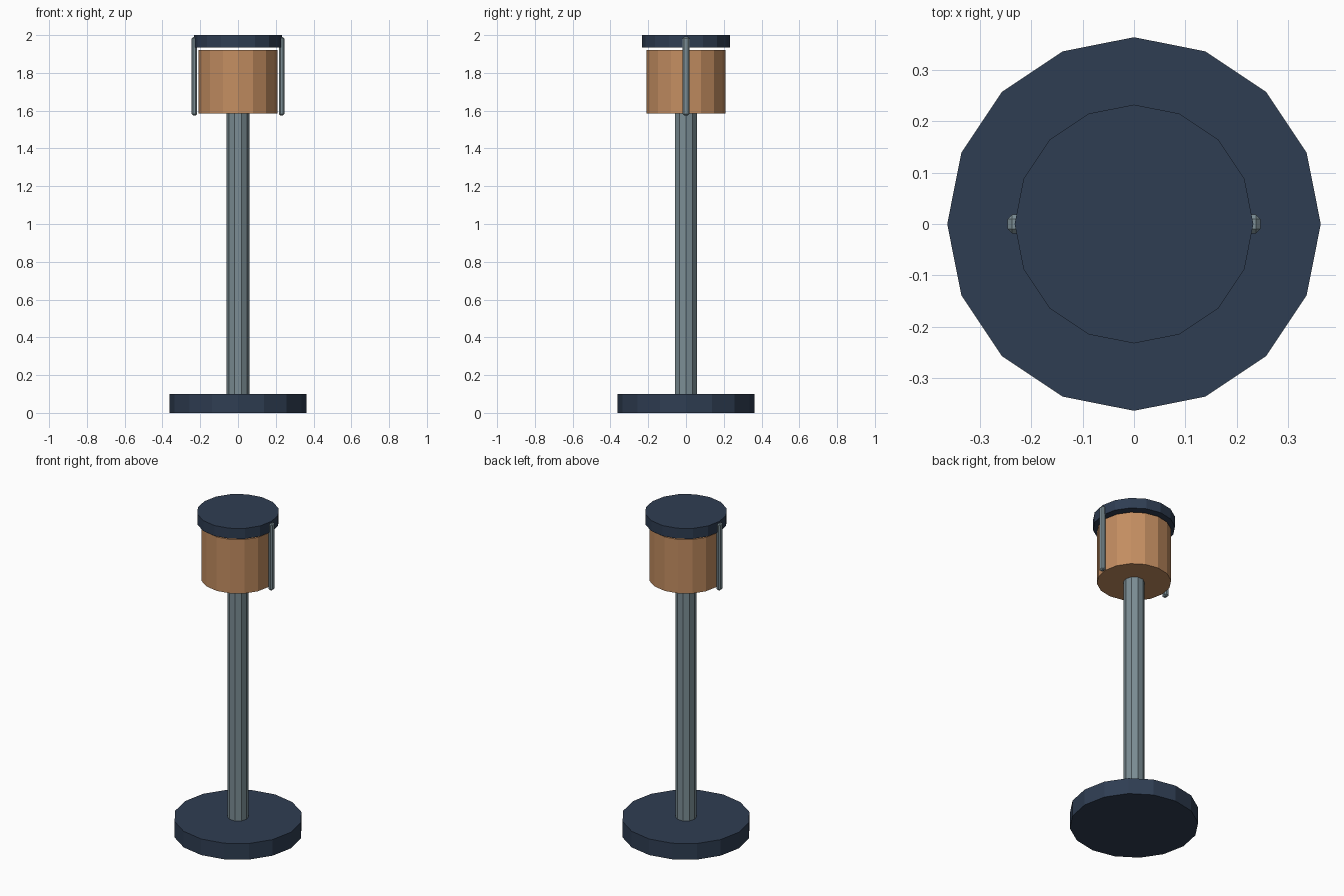
import bpy, bmesh, math
from mathutils import Matrix

if "Cube" in bpy.data.objects:
    bpy.data.objects.remove(bpy.data.objects["Cube"])


def material(name, color):
    m = bpy.data.materials.new(name)
    m.diffuse_color = (*color, 1)
    m.use_nodes = True
    m.node_tree.nodes["Principled BSDF"].inputs["Base Color"].default_value = m.diffuse_color
    return m


NAVY = material("navy", (0.028, 0.047, 0.085))
STEEL = material("steel", (0.20, 0.27, 0.30))
COPPER = material("copper", (0.55, 0.27, 0.12))


def add_object(name, bm, mat):
    mesh = bpy.data.meshes.new(name)
    bm.to_mesh(mesh)
    bm.free()
    mesh.materials.append(mat)
    obj = bpy.data.objects.new(name, mesh)
    bpy.context.collection.objects.link(obj)
    return obj


def cylinder(name, radius, z0, z1, sides, mat):
    bm = bmesh.new()
    spot = Matrix.Translation((0, 0, (z0 + z1) / 2)) @ Matrix.Rotation(math.pi / 2, 4, 'Z')
    bmesh.ops.create_cone(bm, cap_ends=True, segments=sides, radius1=radius,
                          radius2=radius, depth=z1 - z0, matrix=spot)
    return add_object(name, bm, mat)


# Stacked round parts
cylinder("base", 0.363, 0.0, 0.10, 16, NAVY)
cylinder("pole", 0.06, 0.10, 1.585, 10, STEEL)
cylinder("drum", 0.21, 1.585, 1.92, 16, COPPER)
cylinder("cap", 0.232, 1.935, 2.0, 16, NAVY)

# Slim bevelled straps either side, holding the cap above the drum
for side, label in ((-1, "left"), (1, "right")):
    bm = bmesh.new()
    bmesh.ops.create_cube(bm, size=1, matrix=Matrix.Translation((side * 0.231, 0, 1.782))
                          @ Matrix.Diagonal((0.029, 0.036, 0.415, 1)))
    strap = add_object(label + "_strap", bm, STEEL)
    bevel = strap.modifiers.new("bevel", 'BEVEL')
    bevel.width = 0.008
    bevel.segments = 1
